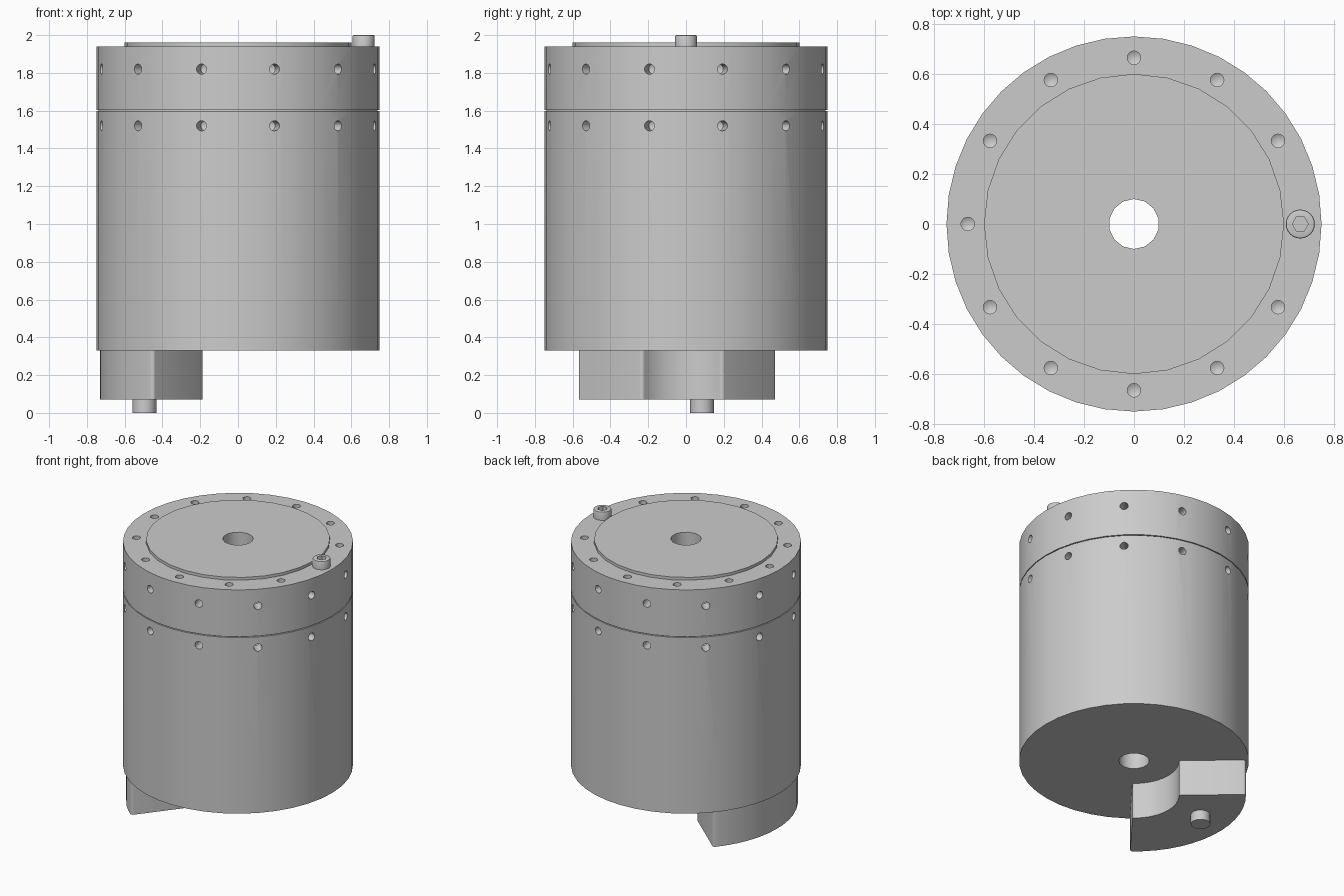
import bpy
import bmesh
from math import radians, cos, sin, pi
from mathutils import Matrix, Vector

if "Cube" in bpy.data.objects:
    bpy.data.objects.remove(bpy.data.objects["Cube"])

grey = bpy.data.materials.new("metal grey")
grey.use_nodes = True
colour = (0.6, 0.6, 0.6, 1)
grey.diffuse_color = colour
grey.node_tree.nodes["Principled BSDF"].inputs["Base Color"].default_value = colour


def finish(name, bm):
    bmesh.ops.recalc_face_normals(bm, faces=bm.faces)
    mesh = bpy.data.meshes.new(name)
    bm.to_mesh(mesh)
    bm.free()
    mesh.materials.append(grey)
    obj = bpy.data.objects.new(name, mesh)
    bpy.context.collection.objects.link(obj)
    return obj


def add_cylinder(bm, radius, z0, z1, sides, x=0, y=0, spin=0):
    place = Matrix.Translation((x, y, (z0 + z1) / 2)) @ Matrix.Rotation(spin, 4, "Z")
    return bmesh.ops.create_cone(bm, cap_ends=True, segments=sides, radius1=radius,
                                 radius2=radius, depth=z1 - z0, matrix=place)["verts"]


def cylinder(name, radius, z0, z1, sides, x=0, y=0):
    bm = bmesh.new()
    add_cylinder(bm, radius, z0, z1, sides, x, y, pi / 2)
    return finish(name, bm)


def add_drill(bm, mouth, inward, radius=0.027, depth=0.09):
    # Blind hole with a pointed bottom
    verts = add_cylinder(bm, radius, -0.03, depth, 16)
    tip = max({f for v in verts for f in v.link_faces},
              key=lambda f: f.calc_center_median().z)
    poked = bmesh.ops.poke(bm, faces=[tip])["verts"]
    poked[0].co.z += radius * 0.6
    turn = Vector((0, 0, 1)).rotation_difference(inward).to_matrix().to_4x4()
    bmesh.ops.transform(bm, verts=verts + poked, matrix=Matrix.Translation(mouth) @ turn)


def cut(obj, bm):
    tool = finish("cutter", bm)
    tool.hide_render = True
    mod = obj.modifiers.new("cut", "BOOLEAN")
    mod.object = tool
    mod.operation = "DIFFERENCE"
    mod.solver = "EXACT"
    bpy.context.view_layer.objects.active = obj
    bpy.ops.object.modifier_apply(modifier=mod.name)
    bpy.data.objects.remove(tool)


def bore(bm):
    add_cylinder(bm, 0.1, -0.5, 2.5, 14)


def side_holes(bm, z):
    for i in range(12):
        a = radians(15 + 30 * i)
        out = Vector((cos(a), sin(a), 0))
        add_drill(bm, out * 0.75 + Vector((0, 0, z)), -out)


# Main housing
housing = cylinder("lower_housing", 0.75, 0.33, 1.597, 40)
bm = bmesh.new()
bore(bm)
side_holes(bm, 1.52)
cut(housing, bm)

# Narrow seam between housing and ring
seam = cylinder("seam_core", 0.738, 1.597, 1.603, 40)
bm = bmesh.new()
bore(bm)
cut(seam, bm)

# Upper ring with side and top holes
ring = cylinder("upper_ring", 0.75, 1.603, 1.94, 40)
bm = bmesh.new()
bore(bm)
side_holes(bm, 1.82)
for i in range(1, 12):
    a = radians(30 * i)
    add_drill(bm, Vector((0.665 * cos(a), 0.665 * sin(a), 1.94)), Vector((0, 0, -1)))
cut(ring, bm)

# Raised cover disc
disc = cylinder("cover_disc", 0.6, 1.94, 1.96, 28)
bm = bmesh.new()
bore(bm)
cut(disc, bm)

# Socket screw on the ring
bm = bmesh.new()
add_cylinder(bm, 0.058, 1.94, 2.0, 24, 0.665)
rim = [e for e in bm.edges if all(v.co.z > 1.99 for v in e.verts)]
bmesh.ops.bevel(bm, geom=rim, offset=0.006, segments=2, affect="EDGES", profile=0.5)
screw = finish("socket_screw", bm)
bm = bmesh.new()
add_cylinder(bm, 0.032, 1.965, 2.05, 6, 0.665, 0, pi / 6)
cut(screw, bm)

# Curved foot block under the housing
bm = bmesh.new()
start, end, steps = radians(139), radians(232), 14
angles = [start + (end - start) * i / steps for i in range(steps + 1)]
outline = [(0.73 * cos(a), 0.73 * sin(a)) for a in angles]
outline += [(0.294 * cos(a), 0.294 * sin(a)) for a in reversed(angles)]
face = bm.faces.new([bm.verts.new((x, y, 0.07)) for x, y in outline])
corners = [v.co.xy.copy() for i, v in enumerate(face.verts)
           if i in (0, steps, steps + 1, 2 * steps + 1)]
up = bmesh.ops.extrude_face_region(bm, geom=[face])["geom"]
bmesh.ops.translate(bm, vec=(0, 0, 0.26), verts=[v for v in up if isinstance(v, bmesh.types.BMVert)])
uprights = [e for e in bm.edges
            if abs(e.verts[0].co.z - e.verts[1].co.z) > 0.1
            and any((e.verts[0].co.xy - c).length < 0.001 for c in corners)]
bmesh.ops.bevel(bm, geom=uprights, offset=0.018, segments=4, affect="EDGES", profile=0.5)
foot = finish("foot_block", bm)

# Locating pin below the foot
pin = cylinder("locating_pin", 0.064, 0, 0.07, 20, -0.495, 0.085)

# Smooth curved walls, keep hard edges
for obj in bpy.context.view_layer.objects:
    obj.select_set(False)
for obj in (housing, seam, ring, disc, screw, foot, pin):
    obj.select_set(True)
bpy.context.view_layer.objects.active = housing
bpy.ops.object.shade_smooth_by_angle(angle=radians(30))
